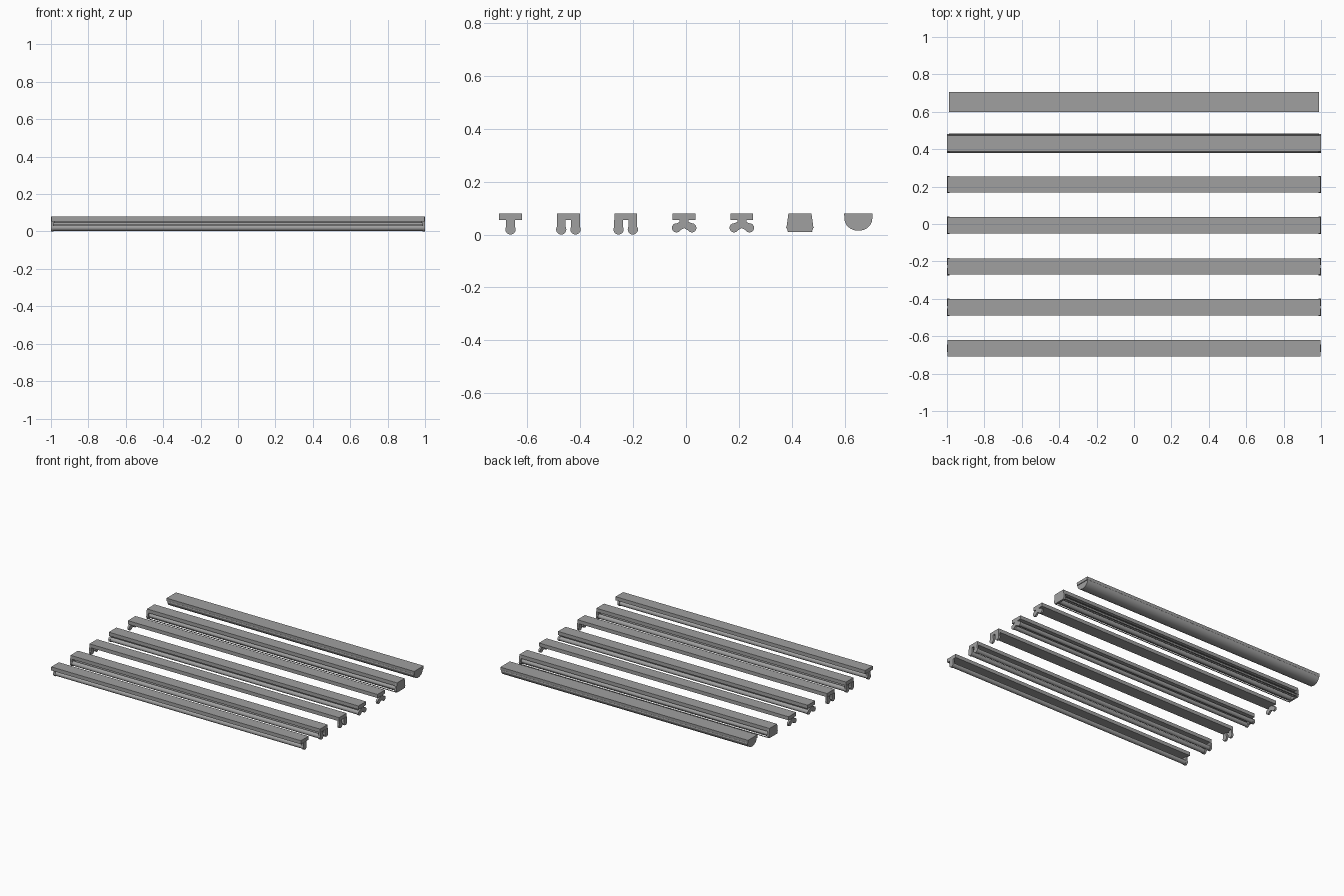
import bpy, bmesh, math

if "Cube" in bpy.data.objects:
    bpy.data.objects.remove(bpy.data.objects["Cube"])

grey = bpy.data.materials.new("light_grey")
grey.diffuse_color = (0.35, 0.35, 0.35, 1)
grey.use_nodes = True
grey.node_tree.nodes["Principled BSDF"].inputs["Base Color"].default_value = grey.diffuse_color


def finish(name, bm, smooth=False):
    bmesh.ops.recalc_face_normals(bm, faces=bm.faces)
    me = bpy.data.meshes.new(name)
    bm.to_mesh(me)
    bm.free()
    me.materials.append(grey)
    for p in me.polygons:
        p.use_smooth = smooth and len(p.vertices) == 4
    ob = bpy.data.objects.new(name, me)
    bpy.context.collection.objects.link(ob)
    return ob


def extrude(name, pts, x0, x1, smooth=False):
    """Extrude a y,z profile along x."""
    bm = bmesh.new()
    a = [bm.verts.new((x0, y, z)) for y, z in pts]
    b = [bm.verts.new((x1, y, z)) for y, z in pts]
    bm.faces.new(a)
    bm.faces.new(b[::-1])
    n = len(pts)
    for i in range(n):
        j = (i + 1) % n
        bm.faces.new((a[i], b[i], b[j], a[j]))
    return finish(name, bm, smooth)


def disc(y, z, r, n=16):
    return [(y + r * math.cos(2 * math.pi * i / n),
             z + r * math.sin(2 * math.pi * i / n)) for i in range(n)]


def bar(y0, z0, y1, z1, w):
    """Profile of a straight arm between two points."""
    d = math.hypot(y1 - y0, z1 - z0)
    u, v = -(z1 - z0) / d * w, (y1 - y0) / d * w
    return [(y0 + u, z0 + v), (y1 + u, z1 + v), (y1 - u, z1 - v), (y0 - u, z0 - v)]


TOP, LOW, HALF = 0.086, 0.060, 0.0432
END, THICK = 1.0, 0.014


def housing(tag, y):
    extrude(tag + "_housing", [(y - HALF, LOW), (y + HALF, LOW),
                               (y + HALF, TOP), (y - HALF, TOP)], -0.998, 0.998)


def ends(name, pts, smooth=False):
    for side, s in (("left", -1), ("right", 1)):
        extrude(f"{name}_{side}", pts, s * (END - THICK), s * END, smooth)


def tube(tag, y, z, r=0.016):
    extrude(tag + "_tube", disc(y, z, r), -END + THICK, END - THICK, True)


# Straight-socket battens: one tube, two tubes, two empty holders
for tag, y, offs, lit in (("single_batten", -0.664, [0], True),
                          ("twin_batten", -0.445, [-0.027, 0.027], True),
                          ("empty_twin_batten", -0.228, [-0.027, 0.027], False)):
    housing(tag, y)
    for o in offs:
        ends(tag + "_socket_stem", bar(y + o, LOW, y + o, 0.025, 0.0165))
        ends(tag + "_socket", disc(y + o, 0.025, 0.0195), True)
        if lit:
            tube(tag, y + o, 0.025)

# Splayed-socket battens: with tubes and without
for tag, y, lit in (("splayed_batten", -0.007, True),
                    ("empty_splayed_batten", 0.211, False)):
    housing(tag, y)
    ends(tag + "_stem", bar(y, LOW, y, 0.042, 0.017))
    for s in (-1, 1):
        ends(tag + "_arm", bar(y, 0.046, y + s * 0.029, 0.031, 0.0145))
        ends(tag + "_socket", disc(y + s * 0.029, 0.031, 0.0175), True)
        if lit:
            tube(tag, y + s * 0.029, 0.031, 0.015)

# Guarded batten: trapezoid end plates, tubes and long guard wires
y = 0.431
housing("guarded_batten", y)
plate = [(y - 0.0435, TOP), (y - 0.051, 0.032), (y - 0.045, 0.016),
         (y + 0.045, 0.016), (y + 0.051, 0.032), (y + 0.0435, TOP)]
ends("guarded_end_plate", plate)
for s in (-1, 1):
    tube("guarded_batten", y + s * 0.025, 0.037)
    for o, z in ((0.0495, 0.033), (0.044, 0.018)):
        extrude("guard_wire", disc(y + s * o, z, 0.003, 6), -0.99, 0.99)

# Rounded fitting: top tray and curved lens with slightly inset ends
y = 0.652
extrude("lens_tray", [(y - 0.054, TOP), (y - 0.0525, 0.064),
                      (y + 0.0525, 0.064), (y + 0.054, TOP)], -0.99, 0.99)
arc = [(y - 0.0525 * math.cos(math.pi * i / 16),
        0.065 - 0.045 * math.sin(math.pi * i / 16)) for i in range(17)]
extrude("curved_lens", arc, -0.985, 0.985, True)

# Stand everything on z = 0
bpy.context.view_layer.update()
low = min(v.co.z for o in bpy.data.objects for v in o.data.vertices)
for o in bpy.data.objects:
    for v in o.data.vertices:
        v.co.z -= low
